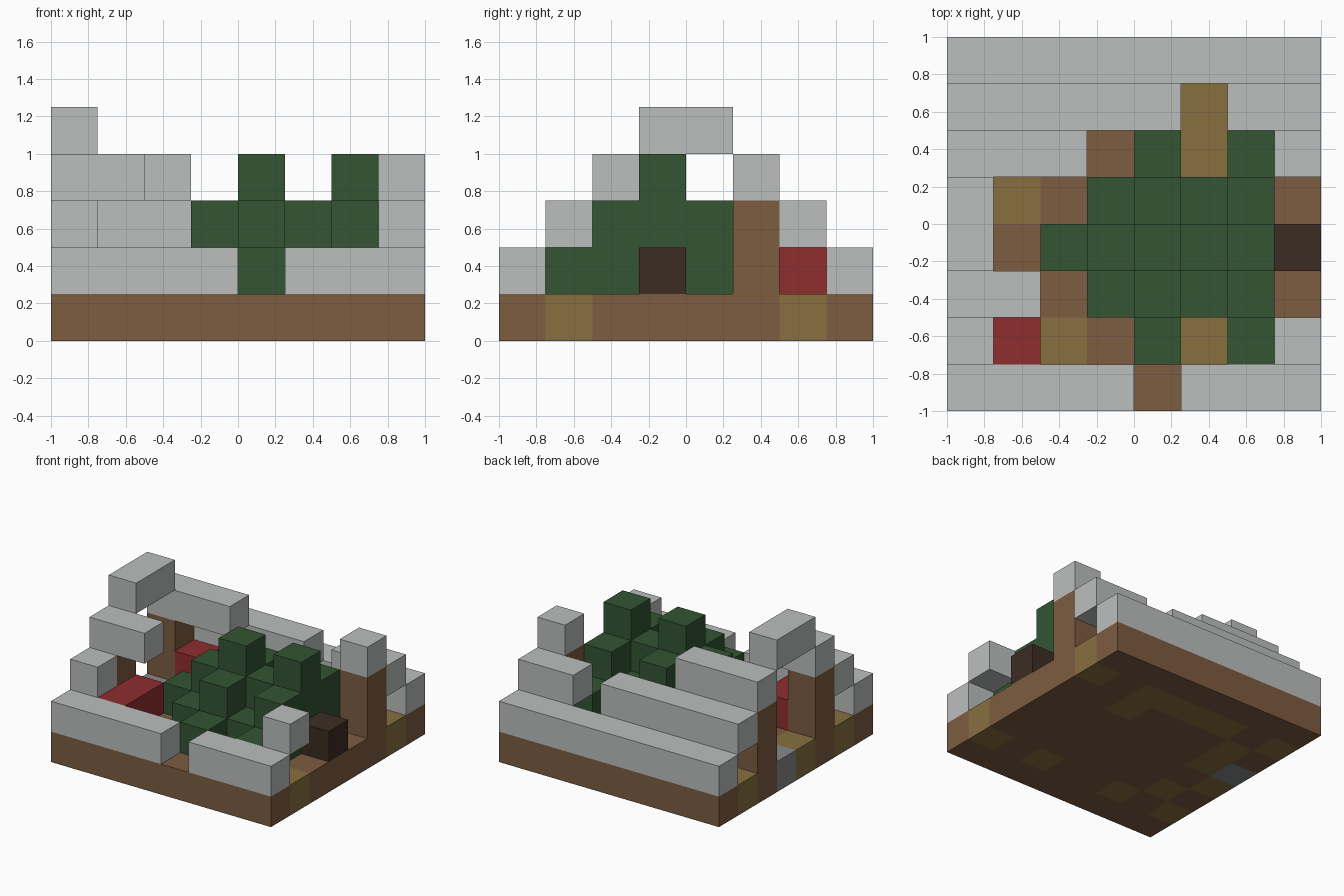
import bpy, bmesh
from mathutils import Vector

cube = bpy.data.objects.get("Cube")
if cube:
    bpy.data.objects.remove(cube, do_unlink=True)

CELL = 0.25  # edge of one block
HALF = 4     # blocks from the centre to the edge


def to_linear(v):
    v /= 255
    return v / 12.92 if v <= 0.04045 else ((v + 0.055) / 1.055) ** 2.4


def material(name, *rgb):
    mat = bpy.data.materials.new(name)
    colour = [to_linear(v) for v in rgb] + [1]
    mat.use_nodes = True
    mat.diffuse_color = colour
    mat.node_tree.nodes["Principled BSDF"].inputs["Base Color"].default_value = colour
    return mat


ROOF = material("pale grey roof", 187, 191, 190)
WOOD = material("brown wood", 125, 92, 65)
STRAW = material("worn tan floor", 135, 112, 64)
STONE = material("dark grey stone", 134, 137, 138)
LEAF = material("dark green leaves", 51, 85, 51)
CLOTH = material("red cloth", 143, 45, 46)
DARK = material("dark brown chest", 60, 44, 35)


def finish(name, bm, mats):
    mesh = bpy.data.meshes.new(name)
    bm.normal_update()
    bm.to_mesh(mesh)
    bm.free()
    for mat in mats:
        mesh.materials.append(mat)
    obj = bpy.data.objects.new(name, mesh)
    bpy.context.scene.collection.objects.link(obj)
    return obj


def box(name, mat, start, size):
    """Box placed and sized in whole blocks, from the front right lower corner."""
    bm = bmesh.new()
    bmesh.ops.create_cube(bm, size=1)
    for v in bm.verts:
        for a, offset in enumerate((HALF, HALF, 0)):
            v.co[a] = (start[a] - offset + (v.co[a] + 0.5) * size[a]) * CELL
    return finish(name, bm, [mat])


def block_shell(name, cells, mats):
    """Outer skin of a set of blocks; cells maps (x, y, z) to a material slot."""
    bm = bmesh.new()
    for cell, slot in cells.items():
        centre = Vector(cell) + Vector((0.5 - HALF, 0.5 - HALF, 0.5))
        for axis in range(3):
            for sign in (-1, 1):
                n = Vector((0, 0, 0))
                n[axis] = sign
                if tuple(int(c + d) for c, d in zip(cell, n)) in cells:
                    continue
                u = Vector((0, 0, 0))
                u[(axis + 1) % 3] = 1
                w = n.cross(u)
                ring = [(u + w), (w - u), (-u - w), (u - w)]
                face = bm.faces.new(
                    [bm.verts.new((centre + (n + r) / 2) * CELL) for r in ring])
                face.material_index = slot
    bmesh.ops.remove_doubles(bm, verts=bm.verts, dist=0.001)
    return finish(name, bm, mats)


# Floor slab with worn tiles and a stone doorstep
straw = {(7, 1), (5, 1), (2, 1), (0, 1), (1, 2), (0, 3), (1, 4), (1, 5), (5, 5),
         (0, 6), (2, 6), (3, 6), (4, 6), (5, 6), (7, 6)}
floor = {(x, y, 0): int((x, y) in straw) for x in range(8) for y in range(8)}
floor[0, 4, 0] = 2
block_shell("floor", floor, [WOOD, STRAW, STONE])

# Stepped roof: (row, level, first block, length), broken into beams
beams = [("front_eave_right", 0, 1, 0, 4), ("front_eave_left", 0, 1, 5, 3),
         ("front_low_right", 1, 2, 0, 1), ("front_low_left", 1, 2, 7, 1),
         ("front_high_right", 2, 3, 0, 2),
         ("back_high_right", 5, 3, 0, 3), ("back_high_left", 5, 3, 7, 1),
         ("back_low_right", 6, 2, 0, 5), ("back_low_left", 6, 2, 6, 2),
         ("back_eave", 7, 1, 0, 8)]
for name, row, level, first, length in beams:
    box("roof_" + name, ROOF, (first, row, level), (length, 1, 1))
box("roof_ridge", ROOF, (0, 3, 4), (1, 2, 1))

# Corner posts still standing
for name, x, y in (("front_right", 0, 2), ("back_right", 0, 5), ("back_left", 7, 5)):
    box("post_" + name, WOOD, (x, y, 1), (1, 1, 2))

# Two beds and a chest
for name, y in (("front", 1), ("back", 5)):
    box("bed_" + name, CLOTH, (1, y, 1), (1, 2, 1))
box("chest", DARK, (7, 3, 1), (1, 1, 1))

# Two overlapping stepped bushes, stopping short of the left wall
bushes = {(x, y, z): 0
          for cx in (4, 6) for x in range(7) for y in range(8) for z in (1, 2, 3)
          if abs(x - cx) + abs(y - 3) + z <= 3}
block_shell("bushes", bushes, [LEAF])
